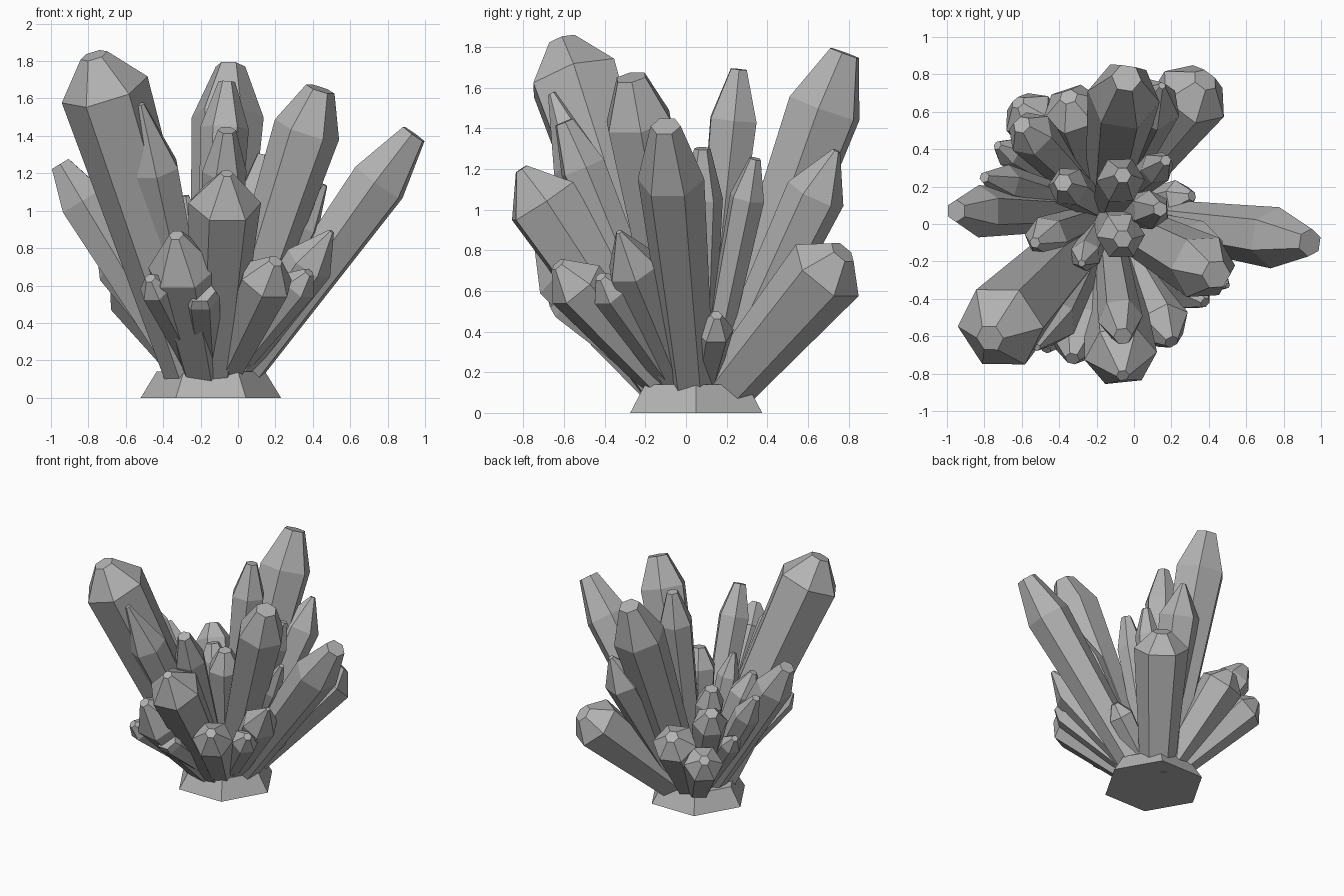
import bpy, bmesh, math
from mathutils import Vector

old = bpy.data.objects.get("Cube")
if old:
    bpy.data.objects.remove(old, do_unlink=True)

mat = bpy.data.materials.new("crystal grey")
mat.use_nodes = True
GREY = (0.45, 0.45, 0.45, 1)
mat.diffuse_color = GREY
mat.node_tree.nodes["Principled BSDF"].inputs["Base Color"].default_value = GREY
UP = Vector((0, 0, 1))


def prism(name, rings, axis, roll=0.0):
    """Six-sided closed shape lofted through (centre, radius) rings."""
    side = UP.cross(axis)
    u = side.normalized() if side.length > 0.01 else Vector((1, 0, 0))
    v = axis.cross(u)
    bm = bmesh.new()
    loops = []
    for centre, r in rings:
        angles = [roll + math.tau * i / 6 for i in range(6)]
        loops.append([bm.verts.new(centre + r * (u * math.cos(a) + v * math.sin(a)))
                      for a in angles])
    for lo, hi in zip(loops, loops[1:]):
        for i in range(6):
            j = (i + 1) % 6
            bm.faces.new((lo[i], lo[j], hi[j], hi[i]))
    bm.faces.new(loops[0][::-1])
    bm.faces.new(loops[-1])
    mesh = bpy.data.meshes.new(name)
    bm.to_mesh(mesh)
    bm.free()
    mesh.materials.append(mat)
    obj = bpy.data.objects.new(name, mesh)
    bpy.context.collection.objects.link(obj)


def crystal(name, x, y, z, radius, point, cap, roll=0.0):
    """Crystal growing from the base to a blunt tip at (x, y, z)."""
    tip = Vector((x, y, z))
    root = Vector((0.12 * x - 0.13, 0.15 * y + 0.05, 0.08))
    axis = (tip - root).normalized()
    prism(name, [(root, radius * 0.64), (tip - axis * point, radius), (tip, cap)], axis, roll)


# Hexagonal foot
prism("base", [(Vector((-0.145, 0.05, 0)), 0.375), (Vector((-0.145, 0.05, 0.14)), 0.29)], UP)

# Tall crystals: name, tip, shoulder radius, point length, cap radius, optional roll
TALL = (
    ("front_right_giant", -0.77, -0.61, 1.83, 0.24, 0.2, 0.075, 0.8),
    ("back_giant", -0.04, 0.78, 1.77, 0.195, 0.29, 0.08),
    ("front_left_tall", 0.44, -0.27, 1.65, 0.18, 0.23, 0.08),
    ("left_long", 0.94, -0.1, 1.41, 0.165, 0.32, 0.075),
    ("centre_tall", -0.06, 0.26, 1.69, 0.13, 0.25, 0.045, 0.45),
    ("front_slim", -0.52, -0.66, 1.57, 0.14, 0.38, 0.02),
    ("front_middle", -0.06, -0.6, 1.43, 0.12, 0.24, 0.05),
    ("front_wide", -0.06, -0.81, 1.2, 0.195, 0.19, 0.035),
    ("right_long", -0.95, 0.07, 1.25, 0.14, 0.23, 0.06),
    ("centre_blunt", -0.06, -0.08, 1.12, 0.13, 0.15, 0.05, 0.5),
    ("back_left_slim", 0.15, 0.74, 1.29, 0.15, 0.24, 0.02),
    ("centre_left", 0.14, 0.08, 1.3, 0.105, 0.25, 0.04),
    ("centre_back_left", 0.17, 0.34, 1.25, 0.09, 0.2, 0.03),
    ("centre_right", -0.38, 0.22, 0.98, 0.11, 0.13, 0.05),
    ("centre_front_right", -0.28, -0.21, 1.08, 0.085, 0.18, 0.02),
)

# Short crystals crowded round the foot
SHORT = (
    ("back_left_short", 0.38, 0.77, 0.79, 0.2, 0.13, 0.07),
    ("left_short", 0.5, -0.33, 0.89, 0.135, 0.22, 0.015),
    ("front_left_short", 0.2, -0.63, 0.73, 0.15, 0.14, 0.04),
    ("front_left_bud", 0.38, -0.42, 0.67, 0.1, 0.1, 0.03),
    ("front_right_short", -0.33, -0.72, 0.87, 0.19, 0.23, 0.04),
    ("front_right_bud", -0.47, -0.67, 0.64, 0.09, 0.09, 0.03),
    ("front_bud", -0.2, -0.62, 0.57, 0.1, 0.05, 0.08),
    ("right_short", -0.8, 0.25, 1.03, 0.1, 0.2, 0.03),
    ("right_inner", -0.53, -0.1, 1.03, 0.12, 0.18, 0.03),
    ("back_right_upper", -0.6, 0.53, 0.96, 0.13, 0.12, 0.05),
    ("back_right_lower", -0.62, 0.65, 0.63, 0.145, 0.1, 0.04),
    ("back_short", -0.35, 0.68, 0.76, 0.165, 0.11, 0.05),
    ("right_bud", -0.73, 0.42, 0.75, 0.08, 0.1, 0.025),
    ("left_bud", 0.31, 0.15, 0.48, 0.1, 0.1, 0.03),
    ("left_inner", 0.46, -0.1, 1.14, 0.09, 0.25, 0.02),
)

for spec in TALL + SHORT:
    crystal(*spec)
